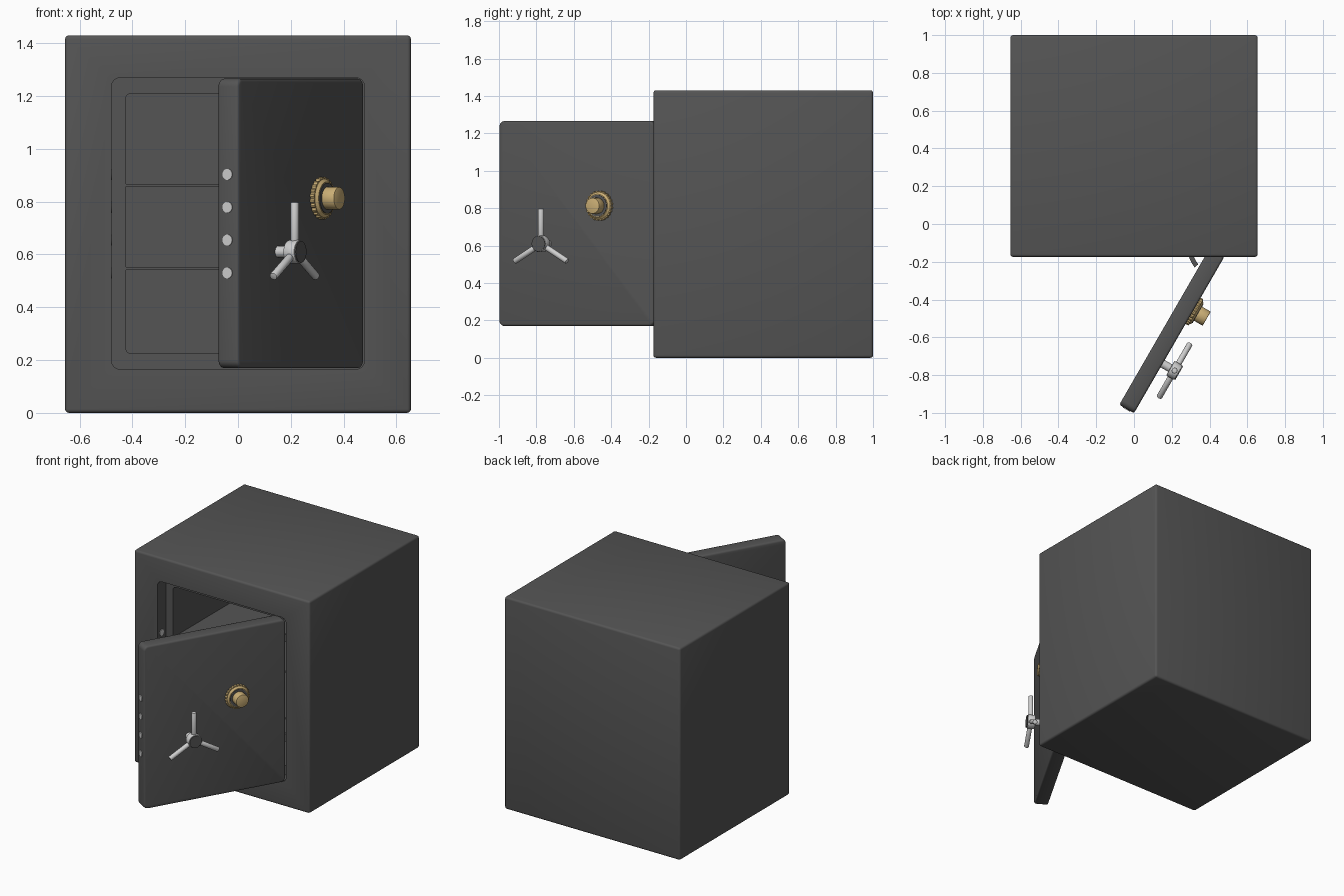
import bpy, bmesh
from math import sin, cos, pi, radians
from mathutils import Vector, Matrix

cube = bpy.data.objects.get("Cube")
if cube:
    bpy.data.objects.remove(cube, do_unlink=True)


def material(name, rgb):
    m = bpy.data.materials.new(name)
    m.use_nodes = True
    m.diffuse_color = (*rgb, 1)
    bsdf = next(n for n in m.node_tree.nodes if n.type == 'BSDF_PRINCIPLED')
    bsdf.inputs["Base Color"].default_value = (*rgb, 1)
    return m


GREY = material("dark_grey_paint", (0.09, 0.09, 0.09))
STEEL = material("light_steel", (0.62, 0.62, 0.62))
BRASS = material("brass", (0.6, 0.43, 0.18))

FRONT = -0.174          # front face of the cabinet
STEP = FRONT + 0.09     # door rebate depth
HINGE = Vector((0.478, FRONT, 0))
OPEN = (Matrix.Translation(HINGE) @ Matrix.Rotation(radians(60), 4, 'Z')
        @ Matrix.Translation(-HINGE))


def finish(bm, name, mat, bevel=0, segments=3, matrix=None):
    bmesh.ops.recalc_face_normals(bm, faces=bm.faces)
    me = bpy.data.meshes.new(name)
    bm.to_mesh(me)
    bm.free()
    me.materials.append(mat)
    ob = bpy.data.objects.new(name, me)
    bpy.context.collection.objects.link(ob)
    if matrix:
        ob.matrix_world = matrix
    bpy.ops.object.select_all(action='DESELECT')
    ob.select_set(True)
    bpy.context.view_layer.objects.active = ob
    if bevel:
        mod = ob.modifiers.new("Bevel", 'BEVEL')
        mod.width, mod.segments, mod.limit_method = bevel, segments, 'ANGLE'
        mod.angle_limit = radians(40)
        bpy.ops.object.modifier_apply(modifier=mod.name)
    bpy.ops.object.shade_smooth_by_angle(angle=radians(35))
    return ob


def prism(name, pts, vec, mat, **kw):
    """Closed outline of 3D points extruded along a vector."""
    bm = bmesh.new()
    face = bm.faces.new([bm.verts.new(p) for p in pts])
    out = bmesh.ops.extrude_face_region(bm, geom=[face])
    verts = [g for g in out["geom"] if isinstance(g, bmesh.types.BMVert)]
    bmesh.ops.translate(bm, verts=verts, vec=vec)
    return finish(bm, name, mat, **kw)


def rounded_panel(name, x, z0, z1, y0, y1, r, mat, **kw):
    """Upright slab, x wide either side of centre, with rounded corners."""
    pts = []
    corners = [(x - r, z1 - r), (r - x, z1 - r), (r - x, z0 + r), (x - r, z0 + r)]
    for i, (cx, cz) in enumerate(corners):
        for k in range(7):
            a = pi / 2 * (i + k / 6)
            pts.append((cx + r * cos(a), y0, cz + r * sin(a)))
    return prism(name, pts, (0, y1 - y0, 0), mat, **kw)


def box(name, lo, hi, mat, **kw):
    pts = [(lo[0], lo[1], lo[2]), (hi[0], lo[1], lo[2]),
           (hi[0], hi[1], lo[2]), (lo[0], hi[1], lo[2])]
    return prism(name, pts, (0, 0, hi[2] - lo[2]), mat, **kw)


def rod(name, a, b, r, mat, r2=None, sides=24, **kw):
    """Cylinder or cone from point a to point b."""
    a, b = Vector(a), Vector(b)
    bm = bmesh.new()
    turn = (b - a).to_track_quat('Z', 'Y').to_matrix().to_4x4()
    bmesh.ops.create_cone(bm, cap_ends=True, segments=sides, radius1=r,
                          radius2=r if r2 is None else r2, depth=(b - a).length,
                          matrix=Matrix.Translation((a + b) / 2) @ turn)
    return finish(bm, name, mat, **kw)


# Cabinet with door rebate and inner cavity
body = box("cabinet", (-0.655, FRONT, 0), (0.655, 1, 1.43), GREY, bevel=0.014)
for name, x, z0, z1, depth, r in (("rebate", 0.48, 0.165, 1.27, STEP, 0.035),
                                  ("cavity", 0.425, 0.225, 1.21, 0.92, 0.02)):
    cutter = rounded_panel(name, x, z0, z1, FRONT - 0.2, depth, r, GREY)
    mod = body.modifiers.new(name, 'BOOLEAN')
    mod.operation, mod.solver, mod.object = 'DIFFERENCE', 'EXACT', cutter
    bpy.context.view_layer.objects.active = body
    bpy.ops.object.modifier_apply(modifier=mod.name)
    bpy.data.objects.remove(cutter, do_unlink=True)
body.select_set(True)
bpy.ops.object.shade_smooth_by_angle(angle=radians(35))

# Shelves
for i, z in enumerate((0.547, 0.862)):
    box(f"shelf_{i + 1}", (-0.432, STEP - 0.004, z - 0.005),
        (0.432, 0.922, z + 0.005), GREY)

# Door
rounded_panel("door", 0.478, 0.17, 1.266, FRONT, STEP, 0.03, GREY,
              bevel=0.012, matrix=OPEN)

# Locking bolts in the door edge and their sockets in the jamb
for i in range(4):
    z = 0.53 + 0.1245 * i
    y = FRONT + 0.045
    rod(f"bolt_{i + 1}", (-0.44, y, z), (-0.482, y, z), 0.021, STEEL, matrix=OPEN)
    rod(f"bolt_socket_{i + 1}", (-0.482, y, z), (-0.477, y, z), 0.021, STEEL)

# Curved hinge arms from the cavity wall to the back of the door
for i, z in enumerate((0.38, 1.05)):
    arc = [radians(95 + 125 * k / 12) for k in range(13)]
    pts = [(0.44 + r * cos(a), -0.13 + r * sin(a), z - 0.025)
           for r, seq in ((0.155, arc), (0.13, arc[::-1])) for a in seq]
    prism(f"hinge_arm_{i + 1}", pts, (0, 0, 0.05), GREY)

# Three-spoke handle
hx, hz, hy = -0.175, 0.61, FRONT - 0.073
hub = Vector((hx, hy, hz))
rod("handle_stem", (hx, FRONT + 0.01, hz), hub, 0.022, STEEL, matrix=OPEN)
rod("handle_hub", (hx, hy + 0.026, hz), (hx, hy - 0.024, hz), 0.045, STEEL,
    bevel=0.006, segments=2, matrix=OPEN)
rod("handle_cap", (hx, hy - 0.022, hz), (hx, hy - 0.028, hz), 0.041, GREY,
    matrix=OPEN)
for i in range(3):
    a = pi / 2 + i * 2 * pi / 3
    d = Vector((cos(a), 0, sin(a)))
    rod(f"handle_spoke_{i + 1}", hub + d * 0.02, hub + d * 0.188, 0.0155, STEEL,
        bevel=0.004, segments=2, matrix=OPEN)

# Combination dial: knurled flange, dark face, knob
dx, dz = 0.148, 0.813
knurl = []
for k in range(72):
    a, r = 2 * pi * k / 72, 0.075 if k % 3 == 0 else 0.08
    knurl.append((dx + r * cos(a), FRONT + 0.005, dz + r * sin(a)))
prism("dial_flange", knurl, (0, -0.022, 0), BRASS, matrix=OPEN)
rod("dial_rim", (dx, FRONT - 0.016, dz), (dx, FRONT - 0.027, dz), 0.074, BRASS,
    r2=0.062, sides=48, matrix=OPEN)
rod("dial_face", (dx, FRONT - 0.024, dz), (dx, FRONT - 0.03, dz), 0.058, GREY,
    sides=48, matrix=OPEN)
rod("dial_knob", (dx, FRONT - 0.02, dz), (dx, FRONT - 0.083, dz), 0.043, BRASS,
    sides=32, bevel=0.004, segments=2, matrix=OPEN)
